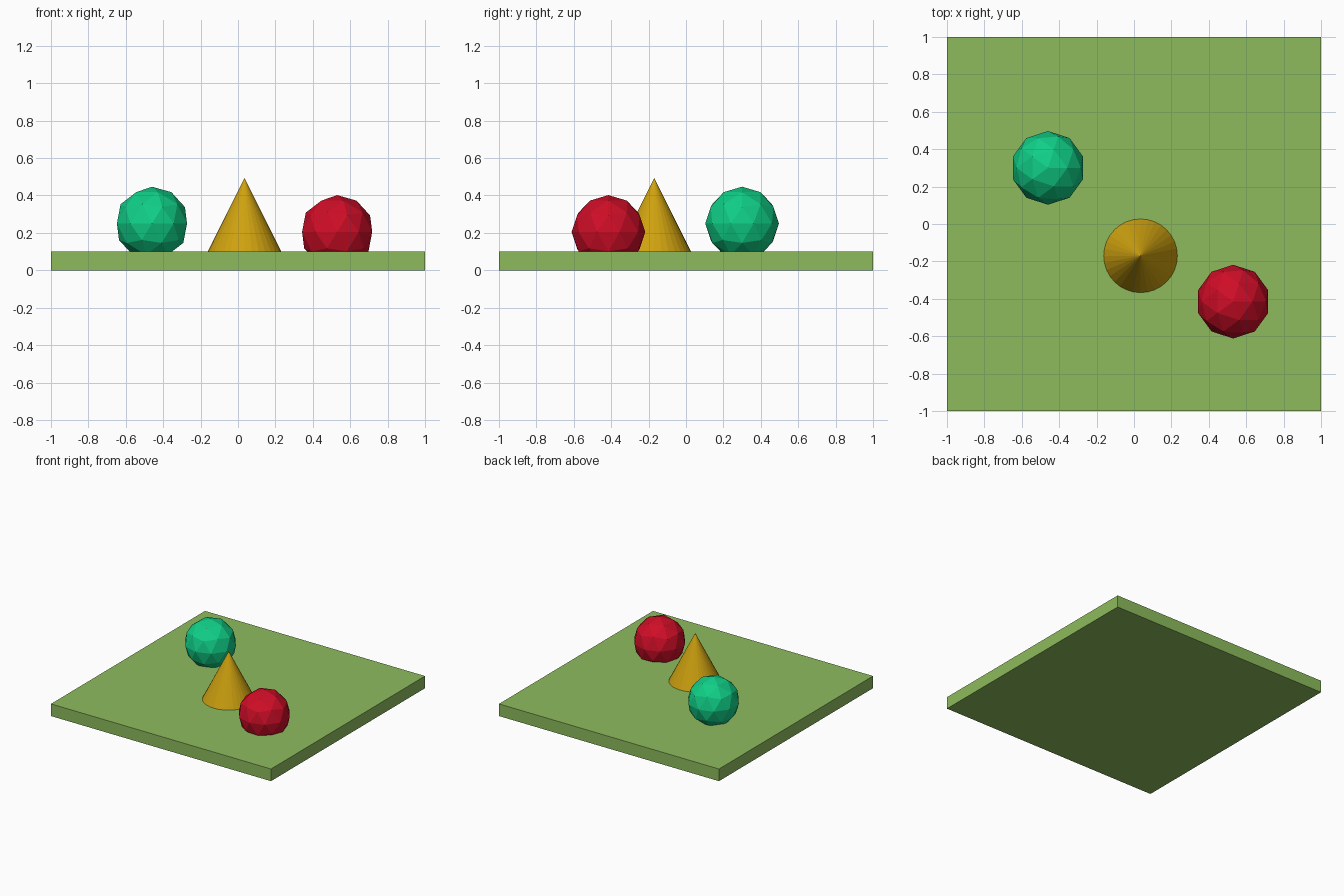
import bpy

if "Cube" in bpy.data.objects:
    bpy.data.objects.remove(bpy.data.objects["Cube"])

R = 0.197      # shared radius of balls and cone
TOP = 0.1      # top of the slab


def finish(name, color):
    """Name the active object and give it a plain colour."""
    obj = bpy.context.object
    obj.name = name
    mat = bpy.data.materials.new(name + "_colour")
    mat.diffuse_color = (*color, 1)
    mat.use_nodes = True
    mat.node_tree.nodes["Principled BSDF"].inputs["Base Color"].default_value = mat.diffuse_color
    obj.data.materials.append(mat)
    return obj


# Ground slab
bpy.ops.mesh.primitive_cube_add(size=1, location=(0, 0, TOP / 2))
slab = finish("ground_slab", (0.27, 0.50, 0.11))
slab.scale = (2, 2, TOP)

# Low-poly balls, slightly sunk into the slab
for name, loc, color in (
    ("green_ball", (-0.46, 0.30, 0.25), (0.005, 0.62, 0.24)),
    ("red_ball", (0.53, -0.415, 0.205), (0.62, 0.004, 0.02)),
):
    bpy.ops.mesh.primitive_ico_sphere_add(subdivisions=2, radius=R, location=loc)
    finish(name, color)

# Cone standing on the slab
bpy.ops.mesh.primitive_cone_add(vertices=32, radius1=R, radius2=0, depth=2 * R,
                                location=(0.035, -0.17, TOP + R))
finish("yellow_cone", (0.62, 0.36, 0.005))
